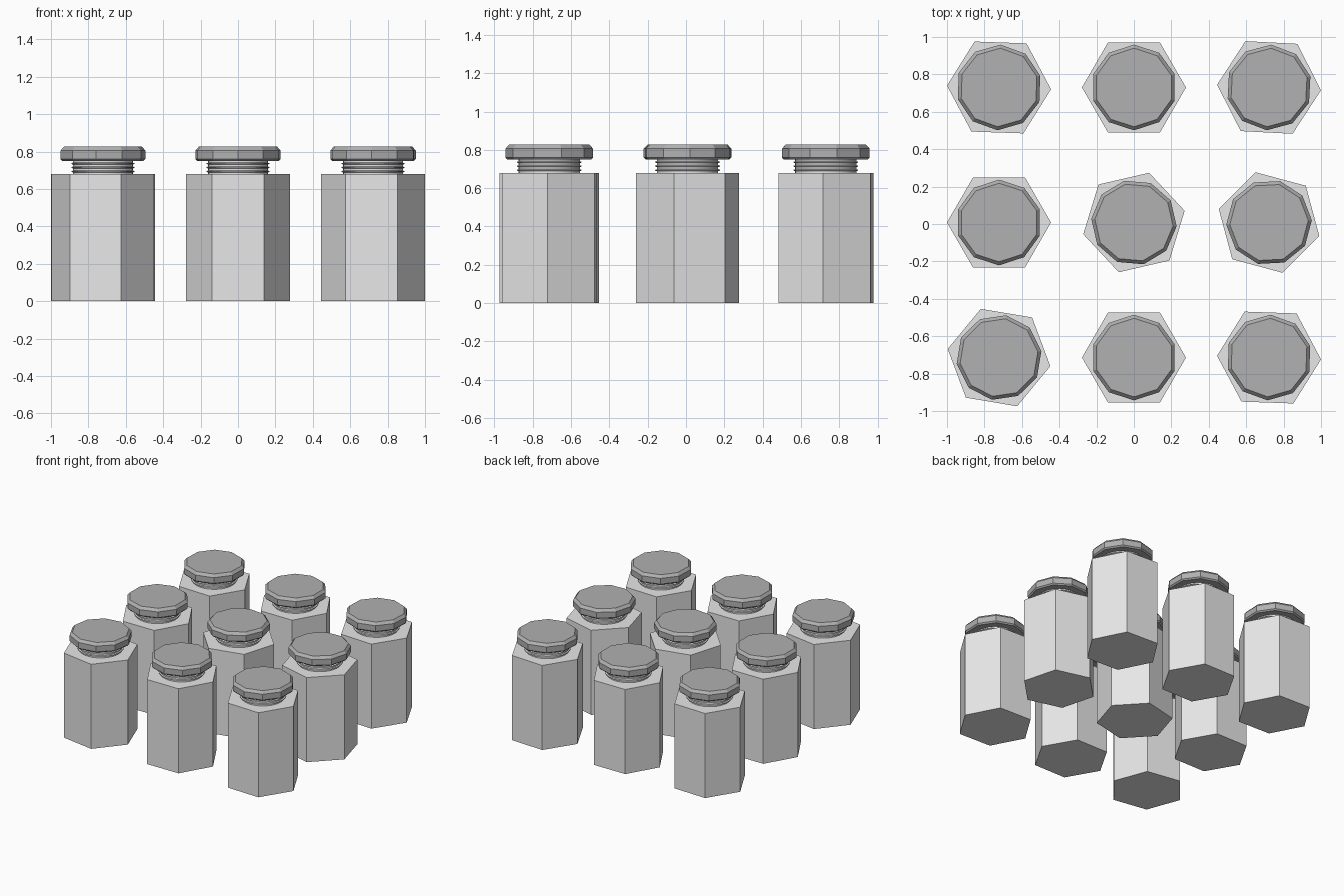
import bpy
import math

default_cube = bpy.data.objects.get("Cube")
if default_cube:
    bpy.data.objects.remove(default_cube, do_unlink=True)


def make_material(name, value):
    mat = bpy.data.materials.new(name)
    mat.use_nodes = True
    colour = (value, value, value, 1.0)
    mat.diffuse_color = colour
    mat.node_tree.nodes["Principled BSDF"].inputs["Base Color"].default_value = colour
    return mat


def lathe(name, profile, sides, start, mat):
    """Closed turned solid from (radius, height) pairs, bottom to top."""
    verts, faces = [], []
    for radius, z in profile:
        for i in range(sides):
            a = start + math.tau * i / sides
            verts.append((radius * math.cos(a), radius * math.sin(a), z))
    for r in range(len(profile) - 1):
        for i in range(sides):
            j = (i + 1) % sides
            low, high = r * sides, (r + 1) * sides
            faces.append((low + i, low + j, high + j, high + i))
    faces.append(tuple(reversed(range(sides))))
    faces.append(tuple(range(len(verts) - sides, len(verts))))
    mesh = bpy.data.meshes.new(name)
    mesh.from_pydata(verts, [], faces)
    mesh.materials.append(mat)
    return mesh


jar_grey = make_material("light grey", 0.8)
lid_grey = make_material("mid grey", 0.44)

# Hexagonal body
body = lathe("jar_body", [(0.278, 0), (0.278, 0.68)], 6, 0, jar_grey)

# Neck with three thread ridges
neck_profile = [(0.16, 0.675)]
for z in (0.694, 0.715, 0.736):
    neck_profile += [(0.16, z - 0.005), (0.169, z - 0.002),
                     (0.169, z + 0.002), (0.16, z + 0.005)]
neck_profile.append((0.16, 0.755))
neck = lathe("jar_neck", neck_profile, 32, 0, jar_grey)
for poly in neck.polygons:
    poly.use_smooth = len(poly.vertices) == 4 and abs(poly.normal.z) < 0.1

# Ten-sided lid with chamfered rims
lid = lathe("jar_lid", [(0.219, 0.75), (0.229, 0.76), (0.229, 0.806), (0.21, 0.827)],
            10, math.pi / 2, lid_grey)

# Three by three arrangement, each jar turned a little (degrees, back row first)
spacing = 0.722
turns = [(-2, 0, -3), (0, 13, -15), (-9.5, 0, -2)]
for row, angles in enumerate(turns):
    for col, angle in enumerate(angles):
        for mesh in (body, neck, lid):
            part = bpy.data.objects.new(f"{mesh.name}_{row + 1}_{col + 1}", mesh)
            part.location = ((col - 1) * spacing, (1 - row) * spacing + 0.008, 0)
            part.rotation_euler.z = math.radians(angle)
            bpy.context.collection.objects.link(part)
